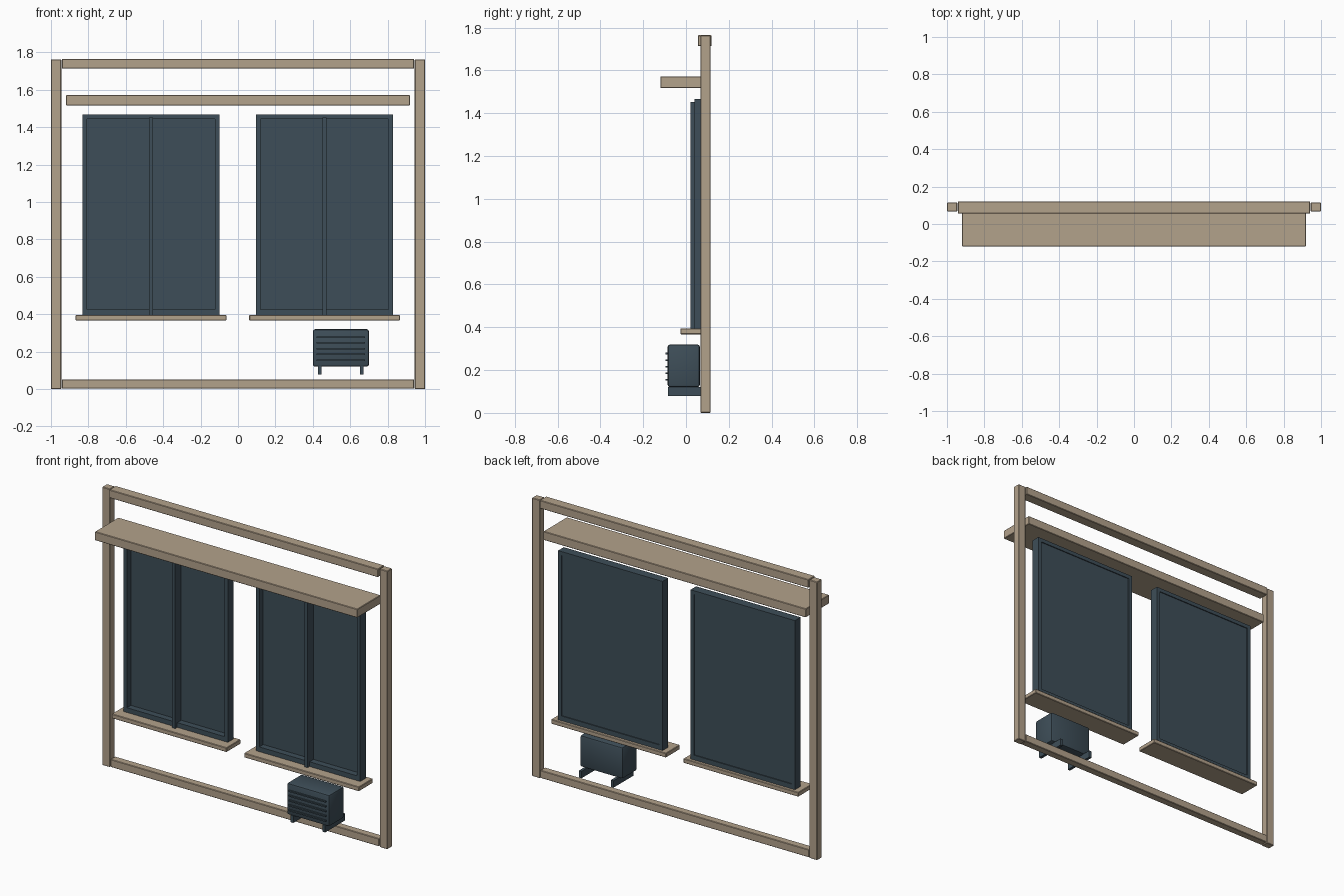
import bpy
import bmesh
from mathutils import Vector

cube = bpy.data.objects.get("Cube")
if cube:
    bpy.data.objects.remove(cube)


def material(name, rgb):
    m = bpy.data.materials.new(name)
    m.use_nodes = True
    color = (*rgb, 1)
    m.diffuse_color = color
    node = next(n for n in m.node_tree.nodes if n.type == 'BSDF_PRINCIPLED')
    node.inputs["Base Color"].default_value = color
    node.inputs["Roughness"].default_value = 0.8
    return m


timber = material("warm_beige_trim", (0.45, 0.36, 0.26))
slate = material("dark_slate_blue", (0.048, 0.076, 0.098))


def box(name, x, y, z, mat, bevel=0.0, segments=1):
    """Box spanning the given (low, high) ranges, with optional bevelled edges."""
    low, high = Vector((x[0], y[0], z[0])), Vector((x[1], y[1], z[1]))
    bm = bmesh.new()
    bmesh.ops.create_cube(bm, size=1)
    bmesh.ops.scale(bm, vec=high - low, verts=bm.verts)
    if bevel:
        bmesh.ops.bevel(bm, geom=bm.edges[:], offset=bevel, segments=segments,
                        profile=0.5, affect='EDGES')
    mesh = bpy.data.meshes.new(name)
    bm.to_mesh(mesh)
    bm.free()
    mesh.materials.append(mat)
    obj = bpy.data.objects.new(name, mesh)
    obj.location = (low + high) / 2
    bpy.context.collection.objects.link(obj)
    return obj


EDGE = 0.003
BACK = 0.115

# Outer surround
box("right_post", (-1, -0.945), (0.067, BACK), (0, 1.763), timber, EDGE)
box("left_post", (0.945, 1), (0.067, BACK), (0, 1.763), timber, EDGE)
box("top_beam", (-0.942, 0.942), (0.055, 0.12), (1.713, 1.765), timber, EDGE)
box("bottom_beam", (-0.942, 0.942), (0.067, BACK), (0.003, 0.052), timber, EDGE)

# Projecting canopy slab
box("canopy", (-0.92, 0.92), (-0.12, BACK), (1.517, 1.572), timber, EDGE)

# Windows: recessed pane, four-sided frame, proud centre bar and sill
BAR = 0.024
BOTTOM, TOP = 0.395, 1.467
for side, cx in (("right", -0.465), ("left", 0.463)):
    x0, x1 = cx - 0.366, cx + 0.366
    depth = (0.04, 0.096)
    box(side + "_window_pane", (x0 + 0.01, x1 - 0.01), (0.08, 0.09),
        (BOTTOM + 0.01, TOP - 0.01), slate)
    box(side + "_window_stile_a", (x0, x0 + BAR), depth, (BOTTOM, TOP), slate)
    box(side + "_window_stile_b", (x1 - BAR, x1), depth, (BOTTOM, TOP), slate)
    inner = (x0 + BAR, x1 - BAR)
    box(side + "_window_top_rail", inner, depth, (TOP - BAR, TOP), slate)
    box(side + "_window_bottom_rail", inner, depth, (BOTTOM, BOTTOM + 0.03), slate)
    box(side + "_window_mullion", (cx - 0.011, cx + 0.011), (0.02, 0.082),
        (BOTTOM, 1.452), slate)
    box(side + "_window_sill", (cx - 0.403, cx + 0.403), (-0.026, BACK),
        (0.367, 0.395), timber, EDGE)

# Cooling unit with front louvres and two wall brackets
unit = box("cooling_unit", (0.40, 0.70), (-0.086, 0.065), (0.12, 0.32), slate, 0.012, 2)
for i in range(5):
    z = 0.155 + 0.0305 * i
    box(f"unit_louvre_{i + 1}", (0.42, 0.68), (-0.096, -0.08),
        (z - 0.004, z + 0.004), slate)
for side, x in (("right", 0.438), ("left", 0.662)):
    box(side + "_unit_bracket", (x - 0.009, x + 0.009), (-0.085, BACK),
        (0.078, 0.122), slate)

# Soft shading on the rounded casing only
bpy.ops.object.select_all(action='DESELECT')
unit.select_set(True)
bpy.context.view_layer.objects.active = unit
bpy.ops.object.shade_smooth_by_angle()
